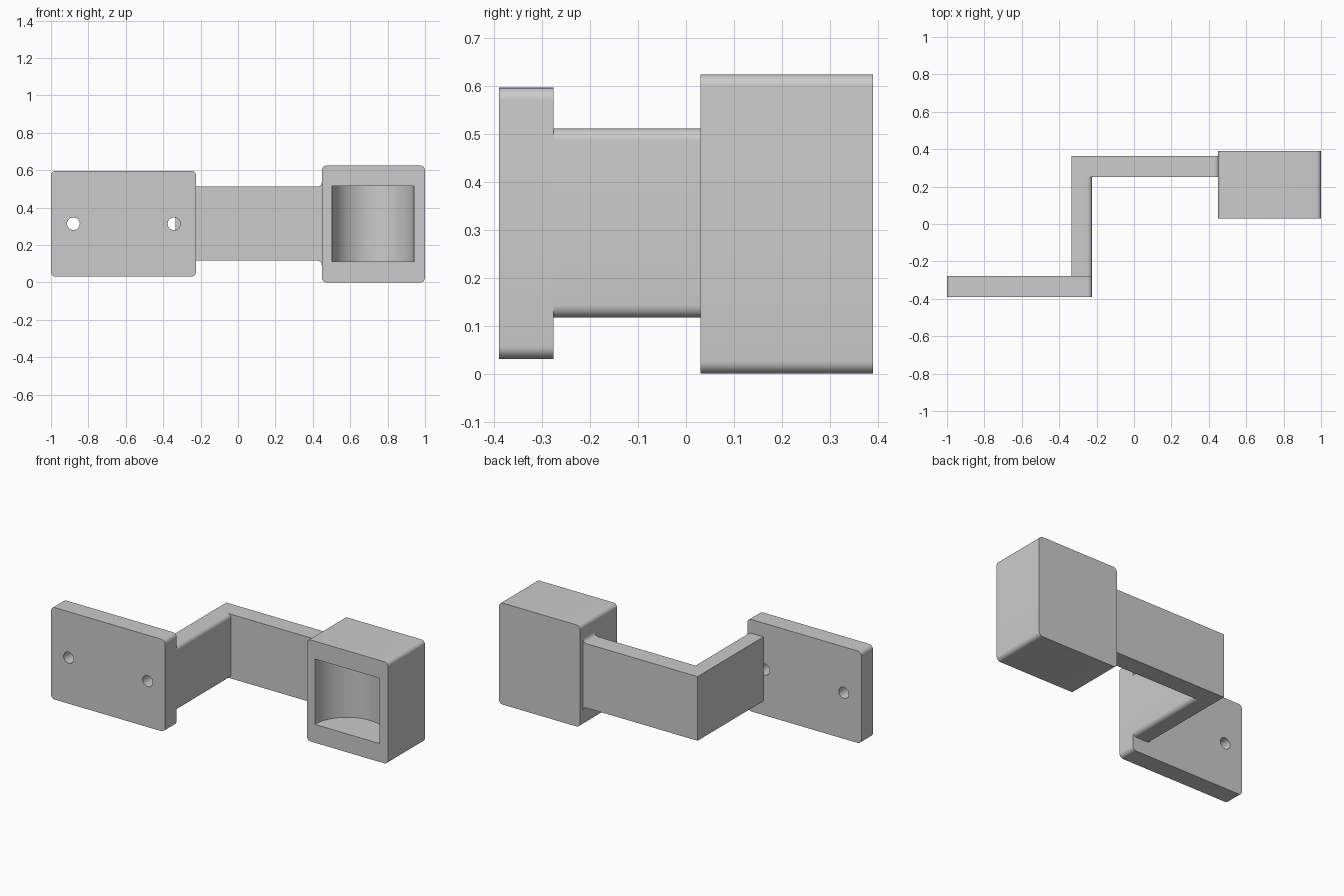
import bpy, bmesh
from math import sin, cos, pi, radians

if "Cube" in bpy.data.objects:
    bpy.data.objects.remove(bpy.data.objects["Cube"])

R = 0.026    # small edge rounding


def arc(cx, cz, r, a0, a1, n=8):
    """Points on an arc in the xz plane, angles in degrees."""
    return [(cx + r * cos(radians(a0 + (a1 - a0) * i / n)),
             cz + r * sin(radians(a0 + (a1 - a0) * i / n))) for i in range(n + 1)]


def rounded_rect(x0, x1, z0, z1):
    return (arc(x1 - R, z0 + R, R, -90, 0) + arc(x1 - R, z1 - R, R, 0, 90) +
            arc(x0 + R, z1 - R, R, 90, 180) + arc(x0 + R, z0 + R, R, 180, 270))


def prism(name, outline, y0, y1):
    """Extrude an xz outline from y0 back to y1."""
    bm = bmesh.new()
    face = bm.faces.new([bm.verts.new((x, y0, z)) for x, z in outline])
    ext = bmesh.ops.extrude_face_region(bm, geom=[face])
    verts = [v for v in ext["geom"] if isinstance(v, bmesh.types.BMVert)]
    bmesh.ops.translate(bm, verts=verts, vec=(0, y1 - y0, 0))
    bmesh.ops.recalc_face_normals(bm, faces=bm.faces)
    mesh = bpy.data.meshes.new(name)
    bm.to_mesh(mesh)
    bm.free()
    obj = bpy.data.objects.new(name, mesh)
    bpy.context.collection.objects.link(obj)
    return obj


def activate(obj):
    bpy.ops.object.select_all(action='DESELECT')
    obj.select_set(True)
    bpy.context.view_layer.objects.active = obj


def cut_cylinder(obj, loc, r, depth, rot=(0, 0, 0), sides=48):
    bpy.ops.mesh.primitive_cylinder_add(vertices=sides, radius=r, depth=depth,
                                        location=loc, rotation=rot)
    cutter = bpy.context.object
    cutter.hide_render = True
    mod = obj.modifiers.new("cut", 'BOOLEAN')
    mod.operation, mod.solver, mod.object = 'DIFFERENCE', 'EXACT', cutter
    activate(obj)
    bpy.ops.object.modifier_apply(modifier=mod.name)
    bpy.data.objects.remove(cutter)


# Mounting plate with two screw holes
plate = prism("mounting_plate", rounded_rect(-1, -0.224, 0.031, 0.597), -0.39, -0.277)
for x in (-0.88, -0.342):
    cut_cylinder(plate, (x, -0.333, 0.314), 0.034, 0.3, (pi / 2, 0, 0), 32)

# Leg running back from the plate, rounded on its right edges only
ZB, ZT = 0.117, 0.512
leg = prism("offset_leg", [(-0.333, ZB)] + arc(-0.224 - R, ZB + R, R, -90, 0) +
            arc(-0.224 - R, ZT - R, R, 0, 90) + [(-0.333, ZT)], -0.277, 0.251)

# Cross arm, flaring with small fillets into the block
BX = 0.448
arm = prism("cross_arm", [(-0.333, ZT), (-0.333, ZB)] +
            arc(BX - R, ZB - R, R, 90, 0) + arc(BX - R, ZT + R, R, 0, -90),
            0.251, 0.363)

# Holder block with a half-round pocket in the front
block = prism("holder_block", rounded_rect(BX, 1, 0, 0.625), 0.03, 0.39)
cut_cylinder(block, (0.722, 0.03, 0.314), 0.22, 0.402, sides=64)

for obj in (plate, leg, arm, block):
    activate(obj)
    bpy.ops.object.shade_smooth_by_angle(angle=radians(30))
